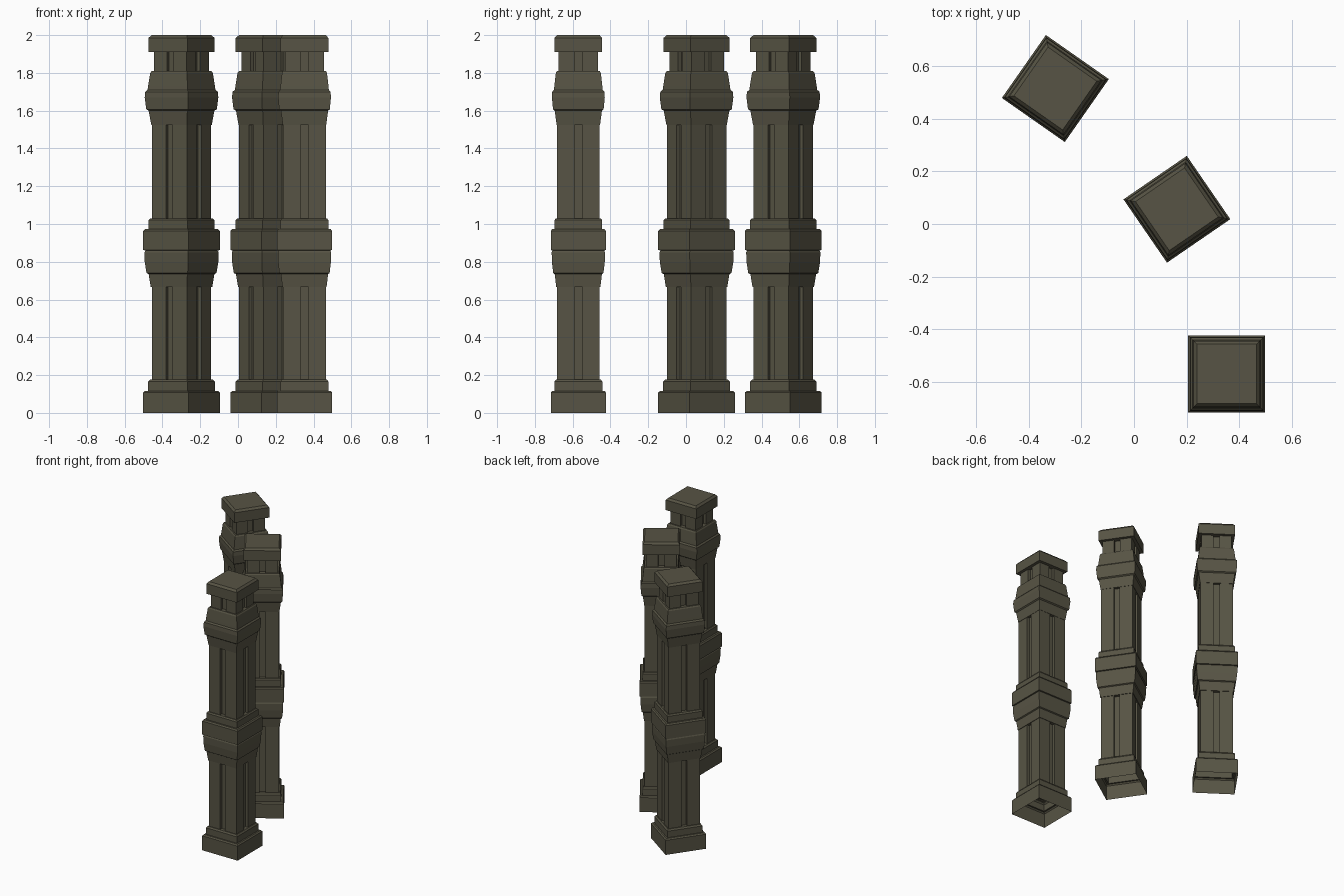
import bpy, math

if "Cube" in bpy.data.objects:
    bpy.data.objects.remove(bpy.data.objects["Cube"])

stone = bpy.data.materials.new("dark olive stone")
stone.diffuse_color = (0.095, 0.088, 0.058, 1)
stone.use_nodes = True
stone.node_tree.nodes["Principled BSDF"].inputs["Base Color"].default_value = stone.diffuse_color


def square(h):
    return [(-h, -h), (h, -h), (h, h), (-h, h)]


def grooved(h, w=0.021, d=0.02):
    """Square outline with a slot down the middle of each side."""
    side = [(-h, -h), (-w, -h), (-w, -h + d), (w, -h + d), (w, -h)]
    pts = []
    for k in range(4):
        c, s = round(math.cos(k * math.pi / 2)), round(math.sin(k * math.pi / 2))
        pts += [(c * x - s * y, s * x + c * y) for x, y in side]
    return pts


def loft(name, profile, outline=square, cap=False):
    """Stack one outline through (half width, height) pairs."""
    verts, faces = [], []
    for h, z in profile:
        verts += [(x, y, z) for x, y in outline(h)]
    n = len(outline(0.1))
    for r in range(len(profile) - 1):
        for i in range(n):
            j = (i + 1) % n
            faces.append((r * n + i, r * n + j, (r + 1) * n + j, (r + 1) * n + i))
    if cap:
        faces.append(tuple(range(len(verts) - n, len(verts))))
    me = bpy.data.meshes.new(name)
    me.from_pydata(verts, [], faces)
    me.materials.append(stone)
    return me


parts = [
    # stepped base, hollow underneath
    loft("base", [(0.146, 0), (0.146, 0.108), (0.138, 0.117), (0.127, 0.117),
                  (0.127, 0.165), (0.119, 0.176), (0.09, 0.176)]),
    # grooved shaft sections
    loft("lower_shaft", [(0.113, 0.172), (0.113, 0.68)], grooved),
    loft("upper_shaft", [(0.113, 1.02), (0.113, 1.54)], grooved),
    loft("neck", [(0.104, 1.79), (0.104, 1.92)], grooved),
    # middle band
    loft("middle_band", [(0.09, 0.667), (0.117, 0.667), (0.125, 0.735), (0.133, 0.74),
                         (0.140, 0.80), (0.141, 0.85), (0.137, 0.86), (0.146, 0.862),
                         (0.146, 0.963), (0.139, 0.973), (0.126, 0.973),
                         (0.126, 1.02), (0.119, 1.03), (0.09, 1.03)]),
    # capital
    loft("capital", [(0.09, 1.525), (0.115, 1.525), (0.125, 1.60), (0.134, 1.607),
                     (0.140, 1.67), (0.138, 1.70), (0.129, 1.71), (0.127, 1.73),
                     (0.119, 1.80), (0.113, 1.81), (0.08, 1.81)]),
    # top block
    loft("top_block", [(0.08, 1.91), (0.126, 1.91), (0.126, 1.985), (0.113, 2.0)], cap=True),
]

# three pillars, each turned differently
pillars = [("front", 0.352, -0.57, 0), ("middle", 0.163, 0.056, 34.5), ("back", -0.299, 0.515, -35)]
for label, x, y, turn in pillars:
    for me in parts:
        ob = bpy.data.objects.new(f"{label}_pillar_{me.name}", me)
        ob.location = (x, y, 0)
        ob.rotation_euler.z = math.radians(turn)
        bpy.context.collection.objects.link(ob)
